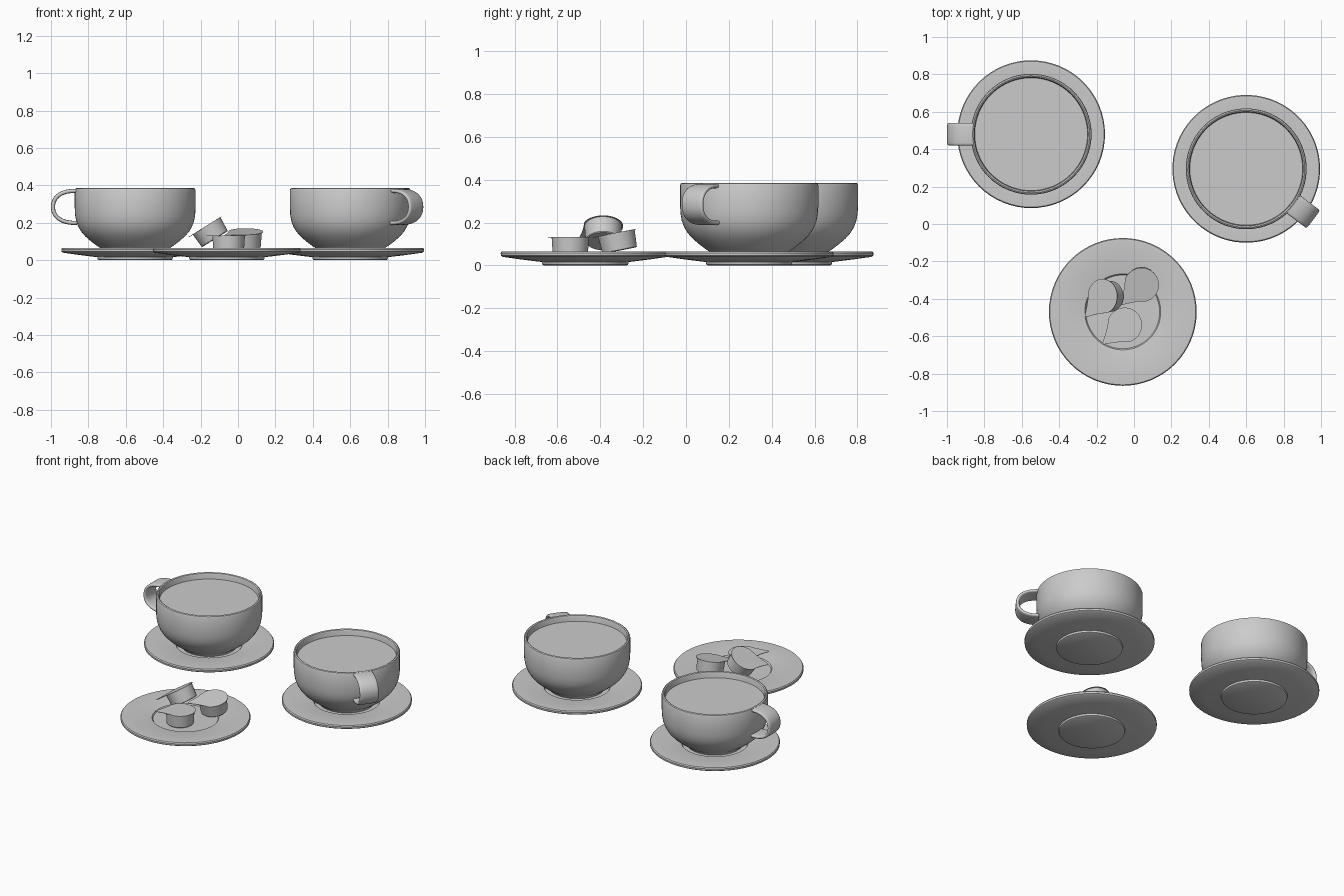
import bpy, bmesh, math
from math import sin, cos, pi, radians
from mathutils import Matrix, Vector

if "Cube" in bpy.data.objects:
    bpy.data.objects.remove(bpy.data.objects["Cube"])

grey = bpy.data.materials.new("plain_grey")
grey.use_nodes = True
COLOUR = (0.6, 0.6, 0.6, 1)
grey.diffuse_color = COLOUR
grey.node_tree.nodes["Principled BSDF"].inputs["Base Color"].default_value = COLOUR


def finish(name, bm, matrix, angle=35):
    """Turn a bmesh into a smooth-shaded object placed by a matrix."""
    bmesh.ops.recalc_face_normals(bm, faces=bm.faces)
    mesh = bpy.data.meshes.new(name)
    bm.to_mesh(mesh)
    bm.free()
    mesh.materials.append(grey)
    ob = bpy.data.objects.new(name, mesh)
    bpy.context.collection.objects.link(ob)
    ob.matrix_world = matrix
    bpy.ops.object.select_all(action="DESELECT")
    ob.select_set(True)
    bpy.context.view_layer.objects.active = ob
    bpy.ops.object.shade_smooth_by_angle(angle=radians(angle))
    return ob


def lathe(name, profile, matrix, sides=64):
    """Spin a (radius, height) profile around z; ends on the axis close it."""
    bm = bmesh.new()
    verts = [bm.verts.new((r, 0, z)) for r, z in profile]
    edges = [bm.edges.new(pair) for pair in zip(verts, verts[1:])]
    bmesh.ops.spin(bm, geom=verts + edges, cent=(0, 0, 0), axis=(0, 0, 1),
                   angle=2 * pi, steps=sides)
    bmesh.ops.remove_doubles(bm, verts=bm.verts, dist=1e-5)
    return finish(name, bm, matrix)


def signed_power(v, p):
    return math.copysign(abs(v) ** p, v)


SAUCER = [(0, 0), (0.193, 0), (0.2, 0.004), (0.202, 0.016), (0.3, 0.028),
          (0.385, 0.04), (0.394, 0.046), (0.395, 0.058), (0.39, 0.065),
          (0.38, 0.066), (0.3, 0.06), (0.212, 0.055), (0.203, 0.053),
          (0.197, 0.045), (0, 0.045)]
CUP = [(0, 0.046), (0.17, 0.046), (0.175, 0.058), (0.2, 0.074), (0.235, 0.1),
       (0.265, 0.126), (0.288, 0.152), (0.304, 0.179), (0.315, 0.208),
       (0.321, 0.242), (0.323, 0.28), (0.323, 0.375), (0.32, 0.382),
       (0.313, 0.386), (0.306, 0.382), (0.302, 0.373), (0.3, 0.28),
       (0.293, 0.22), (0.265, 0.16), (0.21, 0.11), (0.15, 0.08), (0, 0.08)]


def handle(name, matrix, steps=28, ring=16):
    """Flat C-shaped strap with rounded edges."""
    bm = bmesh.new()
    path = [Vector((0.31 + 0.129 * signed_power(cos(a), 0.8), 0,
                    0.285 + 0.086 * signed_power(sin(a), 0.9)))
            for a in (pi / 2 - pi * i / steps for i in range(steps + 1))]
    loops = []
    for i, p in enumerate(path):
        t = (path[min(i + 1, steps)] - path[max(i - 1, 0)]).normalized()
        out = Vector((-t.z, 0, t.x))
        loops.append([bm.verts.new(
            p + out * 0.011 * signed_power(sin(b), 0.6)
            + Vector((0, 0.06 * signed_power(cos(b), 0.35), 0)))
            for b in (2 * pi * k / ring for k in range(ring))])
    for a, b in zip(loops, loops[1:]):
        for k in range(ring):
            n = (k + 1) % ring
            bm.faces.new((a[k], a[n], b[n], b[k]))
    bm.faces.new(loops[0])
    bm.faces.new(loops[-1])
    finish(name, bm, matrix, 50)


def lid(name, matrix, radius=0.093, length=0.152, thickness=0.003):
    """Round foil lid with a pointed peel tab along local +x."""
    start = radians(62)
    pts = [Vector((radius * cos(a), radius * sin(a)))
           for a in (start + (2 * pi - 2 * start) * i / 40 for i in range(41))]
    # concave flanks running from the round part out to the tip
    p0 = Vector((radius * cos(start), radius * sin(start)))
    p1, p2 = Vector((0.085, 0.042)), Vector((length, 0.006))
    flank = [p0 * (1 - t) ** 2 + p1 * 2 * t * (1 - t) + p2 * t * t
             for t in (i / 8 for i in range(1, 9))]
    pts += [Vector((p.x, -p.y)) for p in flank] + flank[::-1]
    bm = bmesh.new()
    face = bm.faces.new([bm.verts.new((p.x, p.y, 0)) for p in pts])
    top = bmesh.ops.extrude_face_region(bm, geom=[face])["geom"]
    bmesh.ops.translate(bm, vec=(0, 0, thickness),
                        verts=[v for v in top if isinstance(v, bmesh.types.BMVert)])
    finish(name, bm, matrix)


# Saucers, two of them carrying a filled cup
SETS = [("left_cup", 0.60, 0.295, -37), ("right_cup", -0.55, 0.48, 180)]
for name, x, y, turn in SETS:
    place = Matrix.Translation((x, y, 0)) @ Matrix.Rotation(radians(turn), 4, "Z")
    lathe(name + "_saucer", SAUCER, place)
    lathe(name, CUP, place)
    lathe(name + "_drink", [(0, 0.345), (0.3015, 0.345)], place)
    handle(name + "_handle", place)
lathe("front_saucer", SAUCER, Matrix.Translation((-0.06, -0.47, 0)))

# Small cream tubs: lid centre, tilt axis and angle, direction of the tab
TUB = [(0, -0.082), (0.078, -0.082), (0.082, -0.078), (0.087, 0), (0, 0)]
TUBS = [("flat_tub", (-0.05, -0.54, 0.13), "X", 0, 221),
        ("back_tub", (0.04, -0.325, 0.15), "X", 11, 224),
        ("leaning_tub", (-0.167, -0.387, 0.182), "Y", -32, 225)]
for name, centre, axis, tilt, tab in TUBS:
    place = Matrix.Translation(centre) @ Matrix.Rotation(radians(tilt), 4, axis)
    lathe(name, TUB, place, 40)
    lid(name + "_lid", place @ Matrix.Rotation(radians(tab), 4, "Z"))
